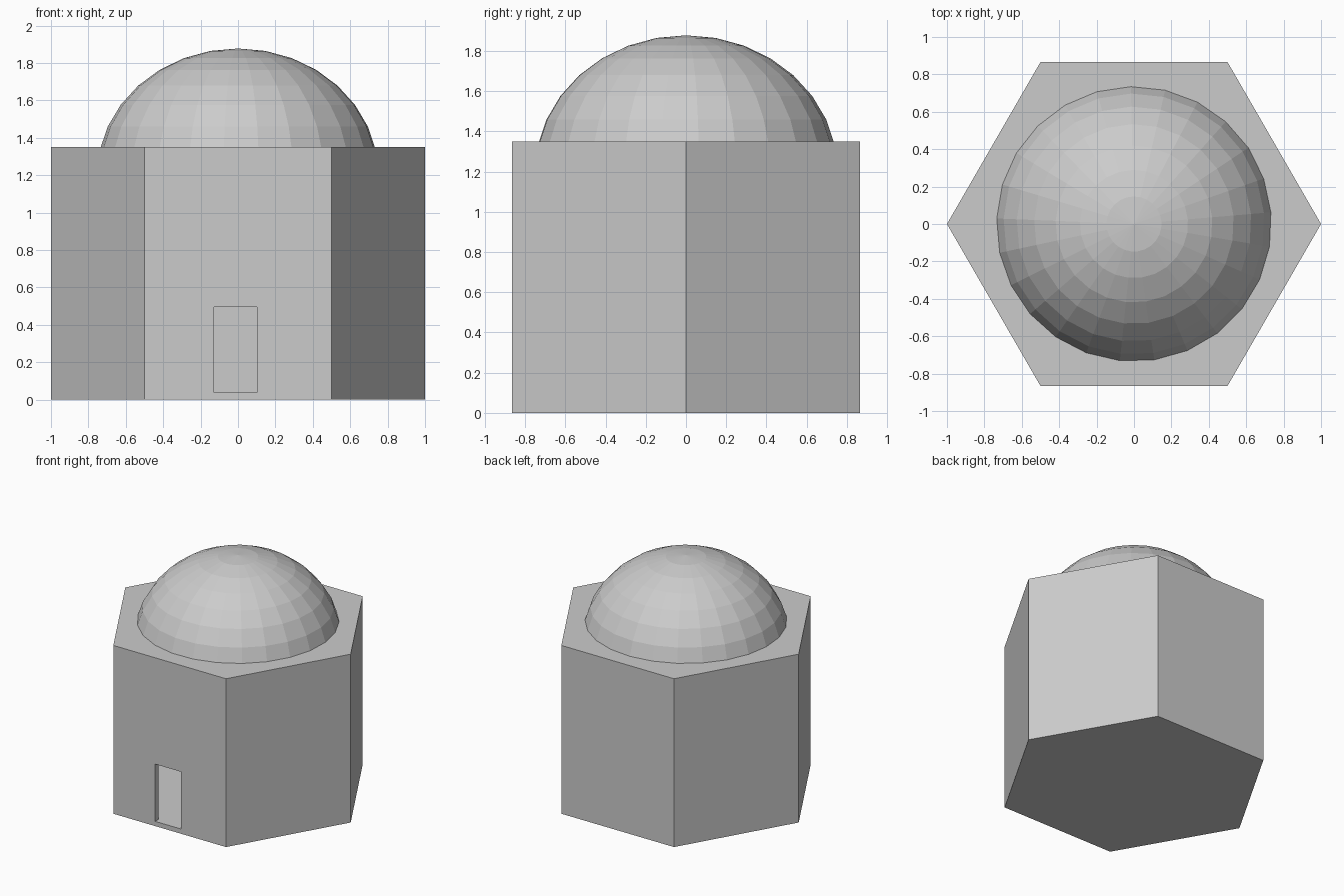
import bpy, bmesh
from math import sin, cos, pi, radians

if "Cube" in bpy.data.objects:
    bpy.data.objects.remove(bpy.data.objects["Cube"])

WALL = 0.04      # shell thickness
HEIGHT = 1.35    # wall height


def make_object(name, bm):
    bmesh.ops.recalc_face_normals(bm, faces=bm.faces)
    mesh = bpy.data.meshes.new(name)
    bm.to_mesh(mesh)
    bm.free()
    obj = bpy.data.objects.new(name, mesh)
    bpy.context.collection.objects.link(obj)
    return obj


def hex_prism(name, radius, z0, z1):
    bm = bmesh.new()
    base = [bm.verts.new((radius * cos(i * pi / 3), radius * sin(i * pi / 3), z0))
            for i in range(6)]
    face = bm.faces.new(base)
    new = bmesh.ops.extrude_face_region(bm, geom=[face], use_keep_orig=True)["geom"]
    for v in new:
        if isinstance(v, bmesh.types.BMVert):
            v.co.z = z1
    return make_object(name, bm)


def box(name, lo, hi):
    bm = bmesh.new()
    bmesh.ops.create_cube(bm, size=1)
    for v in bm.verts:
        v.co = [(a + b) / 2 + c * (b - a) for a, b, c in zip(lo, hi, v.co)]
    return make_object(name, bm)


def cut(target, cutter):
    mod = target.modifiers.new("cut_" + cutter.name, 'BOOLEAN')
    mod.operation = 'DIFFERENCE'
    mod.solver = 'EXACT'
    mod.object = cutter
    bpy.context.view_layer.objects.active = target
    bpy.ops.object.modifier_apply(modifier=mod.name)
    bpy.data.objects.remove(cutter)


# Hexagonal hollow building with a doorway in the front wall
walls = hex_prism("walls", 1.0, 0, HEIGHT)
cut(walls, hex_prism("room", 1.0 - WALL / cos(pi / 6), 0.037, HEIGHT - WALL))
cut(walls, box("doorway", (-0.128, -1.0, 0.038), (0.102, -0.7, 0.497)))

# Faceted dome: 25 sides, slightly flattened, its lowest ring sunk into the roof
SIDES, RADIUS, RISE, CENTRE = 25, 0.755, 0.678, 1.2
bm = bmesh.new()
top = bm.verts.new((0, 0, CENTRE + RISE))
rings = []
for k in range(1, 8):
    t = k * pi / 16
    r, z = RADIUS * sin(t), CENTRE + RISE * cos(t)
    rings.append([bm.verts.new((r * cos(a), r * sin(a), z))
                  for a in (radians(4.9) + 2 * pi * i / SIDES for i in range(SIDES))])
for i in range(SIDES):
    j = (i + 1) % SIDES
    bm.faces.new((top, rings[0][i], rings[0][j]))
    for upper, lower in zip(rings, rings[1:]):
        bm.faces.new((upper[i], lower[i], lower[j], upper[j]))
bm.faces.new(rings[-1])
make_object("dome", bm)
